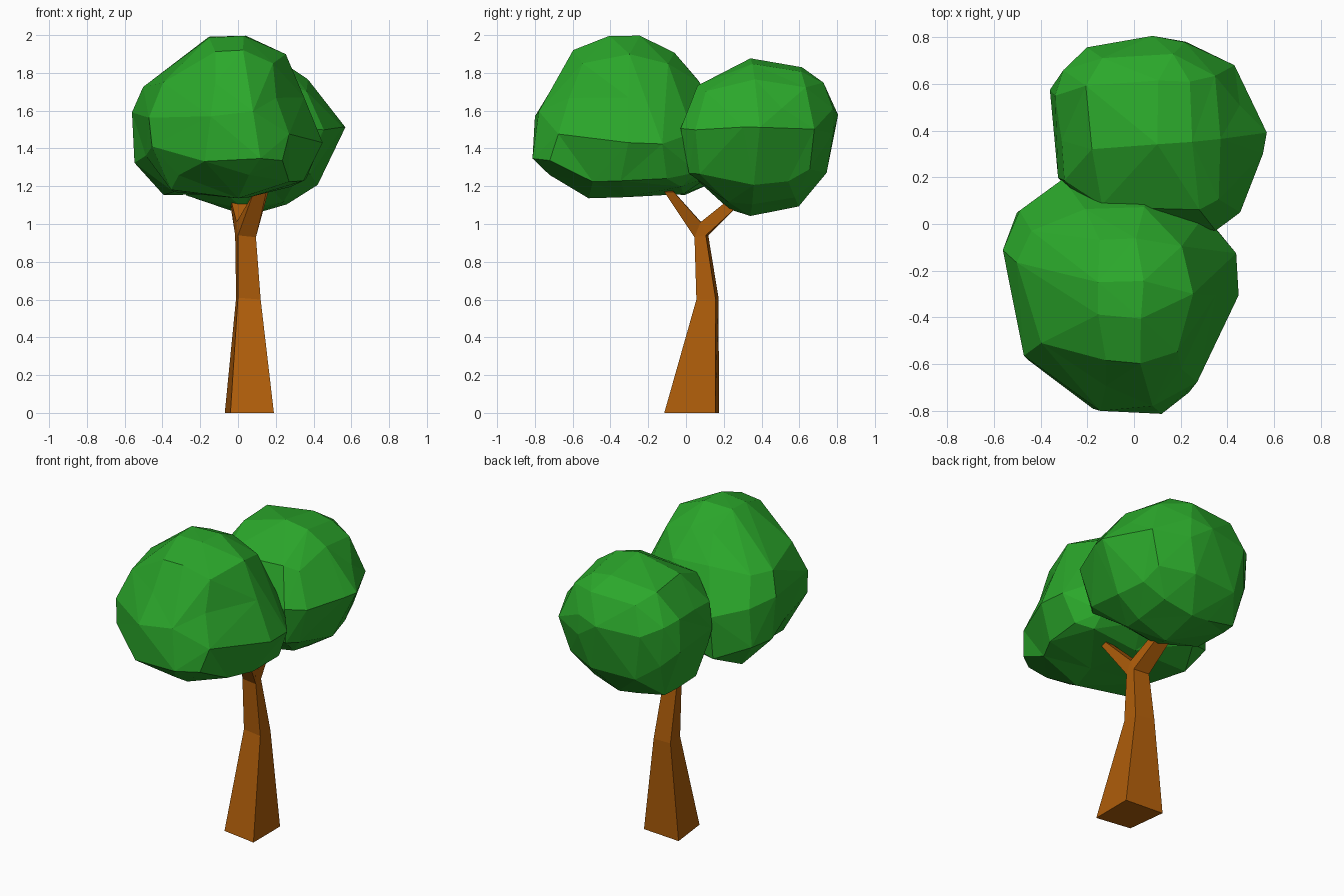
import bpy, bmesh
from mathutils import Vector

cube = bpy.data.objects.get("Cube")
if cube:
    bpy.data.objects.remove(cube, do_unlink=True)


def material(name, colour):
    mat = bpy.data.materials.new(name)
    mat.use_nodes = True
    mat.diffuse_color = (*colour, 1)
    node = next(n for n in mat.node_tree.nodes if n.type == 'BSDF_PRINCIPLED')
    node.inputs["Base Color"].default_value = (*colour, 1)
    return mat


leaf = material("leaf green", (0.024, 0.39, 0.024))
bark = material("bark brown", (0.42, 0.108, 0.003))


def finish(bm, name, mat):
    bmesh.ops.recalc_face_normals(bm, faces=bm.faces)
    mesh = bpy.data.meshes.new(name)
    bm.to_mesh(mesh)
    bm.free()
    mesh.materials.append(mat)
    obj = bpy.data.objects.new(name, mesh)
    bpy.context.scene.collection.objects.link(obj)
    return obj


def reach(profile, centre, direction):
    """Inverse of the distance from centre to a convex profile's edge."""
    best = 0
    for p, q in zip(profile, profile[1:] + profile[:1]):
        normal = Vector((q[1] - p[1], p[0] - q[0]))
        best = max(best, normal.dot(direction) / normal.dot(Vector(p) - centre))
    return best


def crown(name, centre, profiles):
    """Faceted clump blended from three profiles, keyed by their axes."""
    centre = Vector(centre)
    bm = bmesh.new()
    bmesh.ops.create_icosphere(bm, subdivisions=4, radius=1)
    for v in bm.verts:
        total = 0
        on_axis = [[], [], []]
        for axes, profile in profiles.items():
            mid = Vector([centre[a] for a in axes])
            total += reach(profile, mid, Vector([v.co[a] for a in axes])) ** 2
            for i, a in enumerate(axes):
                along = Vector((0, 0))
                along[i] = v.co[a]
                on_axis[a].append(reach(profile, mid, along))
        total -= sum(min(pair) ** 2 for pair in on_axis)
        v.co = centre + v.co / total ** 0.5
    # Broad irregular facets
    obj = finish(bm, name, leaf)
    facets = obj.modifiers.new("broad facets", 'DECIMATE')
    facets.ratio = 0.08
    return obj


X, Y, Z = range(3)

# Leaf clumps
crown("front_foliage", (-0.06, -0.31, 1.57), {
    (X, Z): [(-0.57, 1.58), (-0.5, 1.74), (-0.15, 1.99), (0.04, 2), (0.25, 1.9),
             (0.31, 1.76), (0.45, 1.43), (0.34, 1.2), (0.05, 1.14), (-0.37, 1.17),
             (-0.52, 1.34)],
    (Y, Z): [(-0.81, 1.57), (-0.6, 1.92), (-0.4, 2), (-0.24, 2), (-0.06, 1.91),
             (0.07, 1.77), (0.18, 1.5), (0.13, 1.25), (0, 1.16), (-0.5, 1.14),
             (-0.81, 1.32)],
    (X, Y): [(-0.57, -0.1), (-0.5, 0.06), (-0.3, 0.18), (0.05, 0.16), (0.3, 0.03),
             (0.42, -0.12), (0.45, -0.3), (0.25, -0.68), (0.1, -0.8), (-0.15, -0.8),
             (-0.47, -0.57)]})
crown("back_foliage", (0.1, 0.39, 1.46), {
    (X, Z): [(0.57, 1.51), (0.38, 1.76), (0.25, 1.85), (0.1, 1.88), (-0.2, 1.81),
             (-0.34, 1.62), (-0.37, 1.45), (-0.28, 1.14), (0.05, 1.05), (0.26, 1.11),
             (0.42, 1.21)],
    (Y, Z): [(-0.04, 1.52), (0.04, 1.74), (0.34, 1.88), (0.63, 1.83), (0.73, 1.75),
             (0.8, 1.6), (0.8, 1.53), (0.75, 1.27), (0.6, 1.1), (0.34, 1.05),
             (0.22, 1.08), (-0.01, 1.25)],
    (X, Y): [(0.57, 0.4), (0.55, 0.28), (0.46, 0.04), (0.36, -0.03), (-0.18, 0.04),
             (-0.32, 0.18), (-0.37, 0.58), (-0.31, 0.68), (-0.2, 0.76), (0.08, 0.81),
             (0.22, 0.8), (0.43, 0.7)]})


def loft(bm, lower, upper):
    for i in range(4):
        j = (i + 1) % 4
        bm.faces.new((lower[i], lower[j], upper[j], upper[i]))


# Bent four-sided trunk that forks into two branches
bm = bmesh.new()


def section(points):
    return [bm.verts.new(p) for p in points]


foot = section([(-0.04, -0.08, 0), (0.19, -0.115, 0), (0.19, 0.155, 0), (-0.07, 0.175, 0)])
bend = section([(0, 0.06, 0.61), (0.12, 0.055, 0.6),
                (0.12, 0.157, 0.6), (-0.01, 0.172, 0.61)])
neck = section([(0, 0.045, 0.94), (0.095, 0.045, 0.93),
                (0.09, 0.105, 0.94), (-0.015, 0.118, 0.94)])
crotch = section([(0.09, 0.077, 1.01), (-0.008, 0.08, 1.01)])
front_tip = section([(0.08, -0.09, 1.16), (0.15, -0.115, 1.17),
                     (0.16, -0.065, 1.17), (0.12, -0.09, 1.2)])
back_tip = section([(-0.04, 0.24, 1.14), (0.05, 0.24, 1.14),
                    (0.05, 0.28, 1.1), (-0.04, 0.28, 1.1)])
loft(bm, foot, bend)
loft(bm, bend, neck)
loft(bm, [neck[0], neck[1], crotch[0], crotch[1]], front_tip)
loft(bm, [crotch[1], crotch[0], neck[2], neck[3]], back_tip)
# Fork sides and end caps
for cap in ((neck[1], neck[2], crotch[0]), (neck[3], neck[0], crotch[1]),
            foot[::-1], front_tip, back_tip):
    bm.faces.new(cap)
finish(bm, "forked_trunk", bark)
